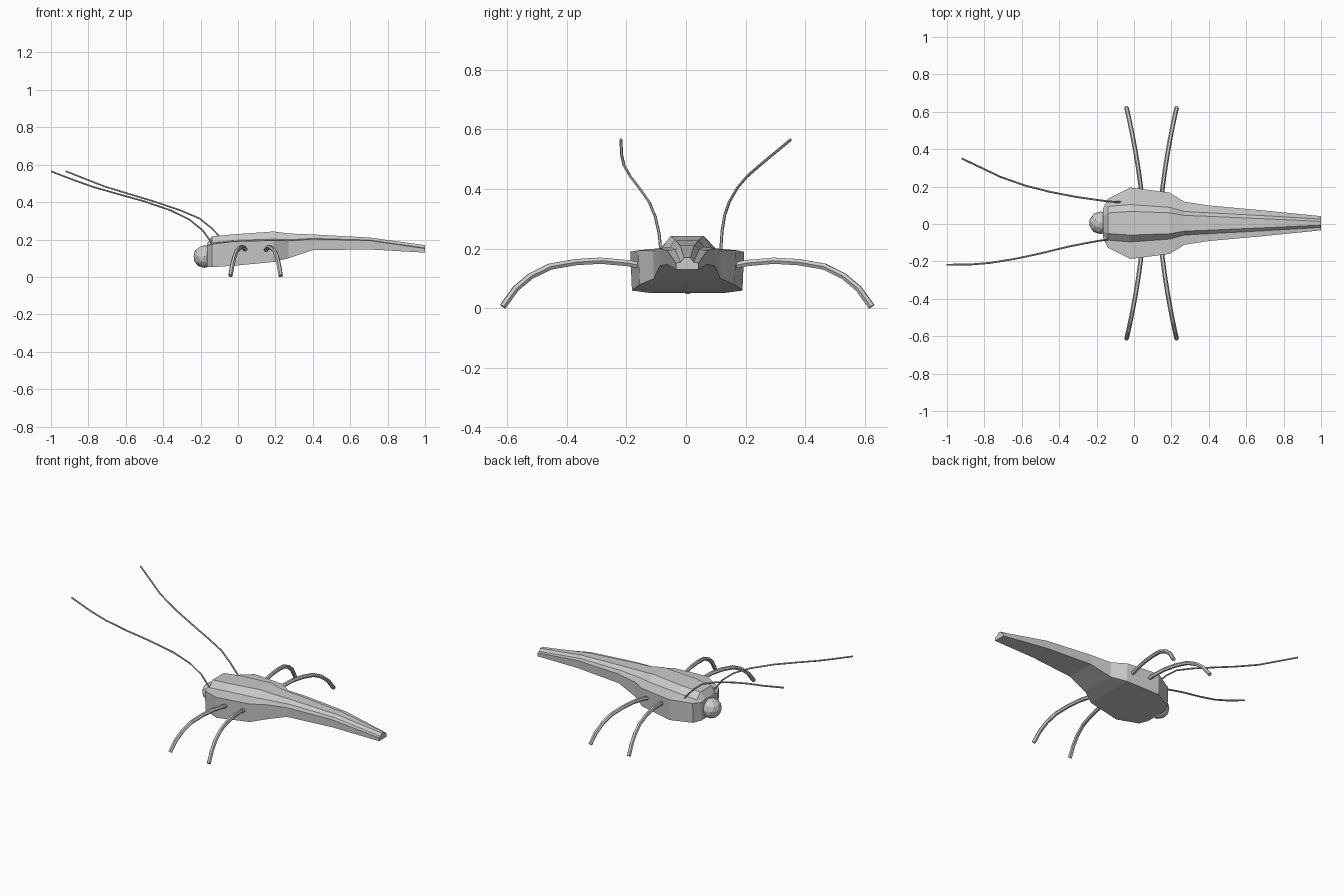
import bpy, bmesh

CY = 0.004  # the insect sits slightly off the y axis


def finish(name, bm):
    bmesh.ops.recalc_face_normals(bm, faces=bm.faces)
    me = bpy.data.meshes.new(name)
    bm.to_mesh(me)
    bm.free()
    ob = bpy.data.objects.new(name, me)
    bpy.context.collection.objects.link(ob)
    return ob


def tube(name, pts, r, res):
    cu = bpy.data.curves.new(name, 'CURVE')
    cu.dimensions = '3D'
    cu.bevel_depth = r
    cu.bevel_resolution = res
    cu.use_fill_caps = True
    sp = cu.splines.new('POLY')
    sp.points.add(len(pts) - 1)
    for p, co in zip(sp.points, pts):
        p.co = (*co, 1)
    sp.use_smooth = False
    ob = bpy.data.objects.new(name, cu)
    bpy.context.collection.objects.link(ob)
    bpy.ops.object.select_all(action='DESELECT')
    ob.select_set(True)
    bpy.context.view_layer.objects.active = ob
    bpy.ops.object.convert(target='MESH')
    return ob


# Body with folded wings: x, bottom z, side half width, shoulder z, fold half width, ridge half width, ridge z
stations = [
    (-0.165, 0.055, 0.080, 0.168, 0.065, 0.040, 0.178),
    (-0.140, 0.052, 0.130, 0.175, 0.090, 0.055, 0.217),
    (-0.020, 0.060, 0.191, 0.190, 0.100, 0.063, 0.228),
    (0.190, 0.080, 0.164, 0.195, 0.085, 0.056, 0.243),
    (0.270, 0.100, 0.115, 0.193, 0.063, 0.042, 0.232),
    (0.400, 0.143, 0.095, 0.202, 0.056, 0.037, 0.227),
    (0.700, 0.147, 0.068, 0.195, 0.040, 0.024, 0.211),
    (1.000, 0.130, 0.038, 0.152, 0.022, 0.010, 0.170),
]
bm = bmesh.new()
rings = []
for x, zb, w, zs, f, t, zt in stations:
    half = [(w * 0.97, zb), (w, zs), (f, zs + 0.15 * (zt - zs)), (t, zt)]
    loop = half + [(-y, z) for y, z in reversed(half)]
    rings.append([bm.verts.new((x, y + CY, z)) for y, z in loop])
n = len(rings[0])
for a, b in zip(rings, rings[1:]):
    for i in range(n):
        j = (i + 1) % n
        bm.faces.new((a[i], a[j], b[j], b[i]))
bm.faces.new(rings[0])
bm.faces.new(rings[-1])
finish("body", bm)

# Head
bm = bmesh.new()
bmesh.ops.create_icosphere(bm, subdivisions=2, radius=0.061)
bmesh.ops.translate(bm, verts=bm.verts, vec=(-0.179, 0.006, 0.109))
finish("head", bm)

# Legs: distance from centre line, height
leg_path = [(0.14, 0.140), (0.20, 0.152), (0.29, 0.160), (0.375, 0.155),
            (0.46, 0.140), (0.525, 0.108), (0.575, 0.066), (0.618, 0.006)]
for name, base, tip in (("front_leg", 0.043, -0.04), ("rear_leg", 0.147, 0.228)):
    for side, s in (("left", 1), ("right", -1)):
        pts = []
        for y, z in leg_path:
            k = (y - 0.14) / 0.478
            k = 0.65 * k + 0.35 * k * k
            pts.append((base + (tip - base) * k, s * y + CY, z))
        tube(f"{name}_{side}", pts, 0.012, 1)

# Antennae
tube("antenna_left", [(-0.07, 0.118, 0.18), (-0.10, 0.118, 0.217), (-0.14, 0.121, 0.26),
                      (-0.206, 0.13, 0.313), (-0.31, 0.145, 0.357), (-0.45, 0.172, 0.404),
                      (-0.58, 0.205, 0.443), (-0.714, 0.252, 0.484), (-0.92, 0.35, 0.565)], 0.005, 1)
tube("antenna_right", [(-0.12, -0.083, 0.16), (-0.136, -0.083, 0.176), (-0.19, -0.09, 0.25),
                       (-0.26, -0.103, 0.307), (-0.36, -0.123, 0.356), (-0.50, -0.157, 0.404),
                       (-0.64, -0.187, 0.443), (-0.77, -0.208, 0.48), (-0.87, -0.216, 0.515),
                       (-1.0, -0.218, 0.565)], 0.005, 1)
